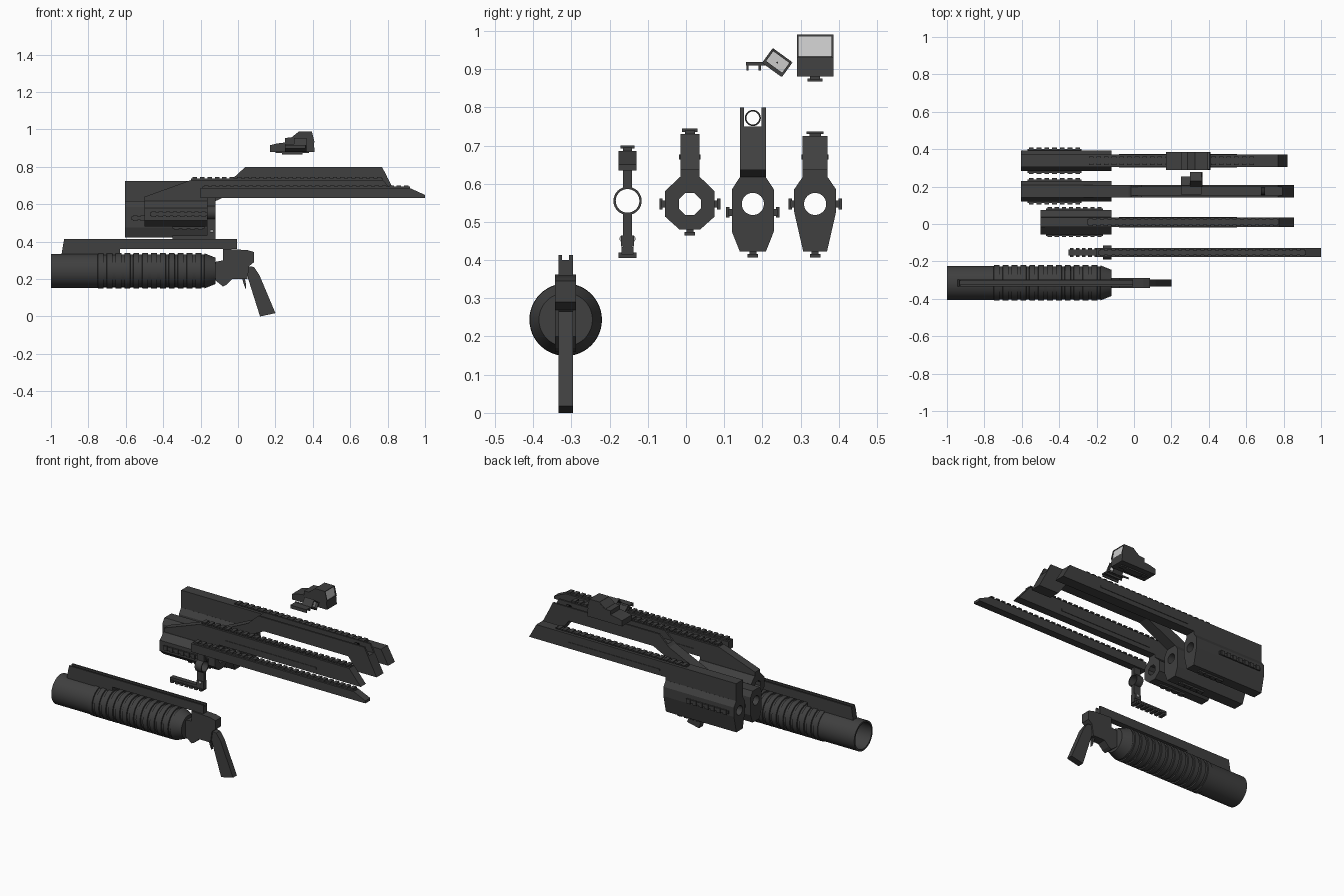
import bpy, bmesh, math
from mathutils import Matrix, Vector

if "Cube" in bpy.data.objects:
    bpy.data.objects.remove(bpy.data.objects["Cube"])


def material(name, c):
    m = bpy.data.materials.new(name)
    m.diffuse_color = (c, c, c, 1)
    m.use_nodes = True
    m.node_tree.nodes["Principled BSDF"].inputs["Base Color"].default_value = m.diffuse_color
    return m


BLACK = material("matte_black", 0.05)
GLASS = material("pale_glass", 0.6)
STEEL = material("light_steel", 0.45)
DARK = material("deep_black", 0.02)


def finish(name, bm, mat=BLACK, smooth=False):
    bmesh.ops.recalc_face_normals(bm, faces=bm.faces)
    me = bpy.data.meshes.new(name)
    bm.to_mesh(me)
    bm.free()
    me.materials.append(mat)
    if smooth:
        me.shade_smooth()
        me.set_sharp_from_angle(angle=math.radians(30))
    ob = bpy.data.objects.new(name, me)
    bpy.context.collection.objects.link(ob)
    return ob


def add_box(bm, lo, hi, mat=Matrix()):
    size = [b - a for a, b in zip(lo, hi)]
    mid = [(a + b) / 2 for a, b in zip(lo, hi)]
    bmesh.ops.create_cube(bm, size=1, matrix=mat @ Matrix.Translation(mid) @ Matrix.Diagonal((*size, 1)))


def box(name, lo, hi, mat=BLACK, xf=Matrix()):
    bm = bmesh.new()
    add_box(bm, lo, hi, xf)
    return finish(name, bm, mat)


def prism(name, pts, start, step, mat=BLACK):
    """Extrude a closed outline of 3D points."""
    bm = bmesh.new()
    f = bm.faces.new([bm.verts.new(Vector(p) + Vector(start)) for p in pts])
    r = bmesh.ops.extrude_face_region(bm, geom=[f])
    bmesh.ops.translate(bm, vec=step, verts=[v for v in r["geom"] if isinstance(v, bmesh.types.BMVert)])
    return finish(name, bm, mat)


def side_plate(name, xz, y, width, mat=BLACK):
    return prism(name, [(x, 0, z) for x, z in xz], (0, y - width / 2, 0), (0, width, 0), mat)


def lathe(name, xr, y, z, n=40, mat=BLACK):
    """Revolve a closed (x, radius) outline about the x axis."""
    bm = bmesh.new()
    rings = []
    for i in range(n):
        a = 2 * math.pi * i / n
        rings.append([bm.verts.new((x, y + r * math.cos(a), z + r * math.sin(a))) for x, r in xr])
    m = len(xr)
    for i in range(n):
        p, q = rings[i], rings[(i + 1) % n]
        for j in range(m):
            k = (j + 1) % m
            bm.faces.new((p[j], p[k], q[k], q[j]))
    return finish(name, bm, mat, True)


def rail(name, x0, x1, y, z, angle=0, width=0.03, height=0.015, pitch=0.04):
    """Toothed accessory rail; angle turns its top about the x axis."""
    bm = bmesh.new()
    xf = Matrix.Translation((0, y, z)) @ Matrix.Rotation(math.radians(angle), 4, 'X')
    add_box(bm, (x0, -width * 0.33, -0.004), (x1, width * 0.33, height * 0.6), xf)
    n = max(1, round((x1 - x0) / pitch))
    p = (x1 - x0) / n
    for i in range(n):
        a = x0 + p * (i + 0.2)
        add_box(bm, (a, -width / 2, height * 0.4), (a + p * 0.6, width / 2, height), xf)
    return finish(name, bm)


def handguard(name, x0, x1, y, half, bore):
    """Chamfered body from a half outline (offset y, z), with a bore cut through."""
    pts = [(0, y + s, z) for s, z in half] + [(0, y - s, z) for s, z in reversed(half)]
    body = prism(name, pts, (x0, 0, 0), (x1 - x0, 0, 0))
    bm = bmesh.new()
    n, r = bore
    bmesh.ops.create_cone(bm, cap_ends=True, segments=n, radius1=r, radius2=r, depth=2,
                          matrix=Matrix.Translation((x0, y, 0.547)) @ Matrix.Rotation(math.pi / 2, 4, 'Y')
                          @ Matrix.Rotation(math.pi / n, 4, 'Z'))
    cutter = finish("bore_cutter", bm)
    cutter.hide_render = True
    mod = body.modifiers.new("bore", 'BOOLEAN')
    mod.operation, mod.solver, mod.object = 'DIFFERENCE', 'EXACT', cutter
    bpy.context.view_layer.objects.active = body
    bpy.ops.object.modifier_apply(modifier=mod.name)
    bpy.data.objects.remove(cutter)


# Launcher: ribbed hollow barrel
LY, LZ = -0.315, 0.244
outline = [(-1.0, 0.091), (-0.75, 0.091)]
for i in range(12):
    a = -0.75 + i * 0.0475
    outline += [(a + 0.001, 0.095), (a + 0.031, 0.095), (a + 0.032, 0.088), (a + 0.047, 0.088)]
outline += [(-0.18, 0.094), (-0.12, 0.07), (-0.12, 0.001), (-0.25, 0.001), (-0.25, 0.08), (-1.0, 0.08)]
lathe("launcher_barrel", outline, LY, LZ, 48)
# Launcher: top mount with two lips, receiver, grip, trigger
side_plate("launcher_top_mount", [(-0.945, 0.325), (-0.932, 0.4), (-0.005, 0.4), (-0.005, 0.36),
                                  (-0.63, 0.36), (-0.63, 0.325)], LY, 0.038)
for s in (-1, 1):
    box("launcher_mount_lip", (-0.93, LY + s * 0.014 - 0.005, 0.395), (-0.005, LY + s * 0.014 + 0.005, 0.413))
side_plate("launcher_receiver", [(-0.13, 0.2), (-0.08, 0.16), (-0.06, 0.17), (-0.03, 0.2), (0.05, 0.2), (0.06, 0.27),
                                 (0.085, 0.29), (0.085, 0.345), (0.05, 0.355), (-0.08, 0.362), (-0.08, 0.3),
                                 (-0.13, 0.29)], LY, 0.055)
side_plate("launcher_grip", [(0.04, 0.27), (0.085, 0.265), (0.115, 0.22), (0.2, 0.018), (0.118, 0.0), (0.055, 0.2)],
           LY, 0.038)
side_plate("launcher_trigger", [(0.02, 0.21), (0.035, 0.21), (0.042, 0.175), (0.042, 0.145), (0.03, 0.175)], LY, 0.014)

# Clamp-on rail unit: long top rail, ring, lower rail
RY = -0.153
side_plate("clamp_long_bar", [(-0.2, 0.634), (-0.2, 0.686), (0.92, 0.686), (1.0, 0.65), (1.0, 0.634)], RY, 0.047)
rail("clamp_top_rail", -0.19, 0.92, RY, 0.686, 0, 0.036, 0.014)
lathe("clamp_ring", [(-0.165, 0.037), (-0.12, 0.037), (-0.12, 0.031), (-0.165, 0.031)], RY, 0.555, 32)
box("clamp_upper_post", (-0.165, RY - 0.012, 0.588), (-0.12, RY + 0.012, 0.638))
box("clamp_lower_post", (-0.165, RY - 0.012, 0.42), (-0.12, RY + 0.012, 0.522))
box("clamp_foot", (-0.165, RY - 0.017, 0.435), (-0.12, RY + 0.017, 0.465))
for s in (-1, 1):
    lathe("clamp_screw", [(-0.148, 0.009), (-0.134, 0.009), (-0.134, 0.001), (-0.148, 0.001)],
          RY + s * 0.012, 0.456, 16, STEEL)
rail("clamp_lower_rail", -0.35, -0.12, RY, 0.43, 180, 0.047, 0.025, 0.035)

# Short handguard with long top arm
handguard("short_guard_body", -0.5, -0.12, 0.01,
          [(0.027, 0.617), (0.065, 0.58), (0.065, 0.514), (0.027, 0.48)], (8, 0.031))
side_plate("short_guard_arm", [(-0.5, 0.61), (-0.5, 0.64), (-0.25, 0.73), (0.775, 0.73), (0.855, 0.636),
                               (-0.12, 0.636), (-0.12, 0.61)], 0.01, 0.05)
rail("short_guard_top_rail", -0.25, 0.775, 0.01, 0.73, 0, 0.04, 0.015)

# Carry handle handguard
CY = 0.175
handguard("carry_guard_body", -0.605, -0.12, CY,
          [(0.034, 0.617), (0.055, 0.585), (0.055, 0.475), (0.034, 0.422)], (28, 0.029))
side_plate("carry_handle", [(-0.3, 0.61), (-0.03, 0.735), (-0.015, 0.75), (0.795, 0.75), (0.855, 0.636), (0.72, 0.636),
                            (0.66, 0.715), (0.08, 0.715), (-0.12, 0.617), (-0.12, 0.61)], CY, 0.068)
for s in (-1, 1):
    side_plate("carry_handle_wall", [(-0.02, 0.745), (0.04, 0.8), (0.77, 0.8), (0.798, 0.745)], CY + s * 0.0285, 0.011)
lathe("rear_sight_ring", [(0.68, 0.021), (0.7, 0.021), (0.7, 0.017), (0.68, 0.017)], CY, 0.772, 28, DARK)

# Tall handguard with solid upper block
TY = 0.338
handguard("tall_guard_body", -0.605, -0.12, TY,
          [(0.033, 0.617), (0.055, 0.585), (0.055, 0.527), (0.031, 0.422)], (28, 0.029))
side_plate("tall_guard_block", [(-0.605, 0.605), (-0.605, 0.725), (0.77, 0.725), (0.82, 0.636), (-0.12, 0.636),
                                (-0.12, 0.605)], TY, 0.065)
rail("tall_guard_top_rail", -0.25, 0.65, TY, 0.725, 0, 0.045, 0.012)

# Side and lower accessory rails, slim ribs on the arms
for nm, y, half, x0, x1, zr, zb, arm in (("short", 0.01, 0.065, -0.47, -0.165, 0.547, 0.48, 0.025),
                                         ("carry", CY, 0.055, -0.57, -0.28, 0.525, 0.422, None),
                                         ("tall", TY, 0.055, -0.57, -0.28, 0.547, 0.422, 0.0325)):
    for s in (-1, 1):
        rail(nm + "_guard_side_rail", x0, x1, y + s * half, zr, -90 * s, 0.028, 0.015)
        if arm:
            a = y + s * arm
            box(nm + "_guard_arm_rib", (-0.08, a - 0.003, 0.664), (0.55, a + 0.003, 0.676))
    rail(nm + "_guard_lower_rail", -0.35, -0.18, y, zb, 180, 0.028, 0.015)

# Large reflex sight
side_plate("sight_base", [(0.17, 0.88), (0.17, 0.915), (0.21, 0.925), (0.25, 0.93), (0.25, 0.955), (0.295, 0.957),
                          (0.33, 0.94), (0.405, 0.932), (0.41, 0.88)], TY, 0.096)
for s in (-1, 1):
    side_plate("sight_hood_side", [(0.29, 0.93), (0.29, 0.957), (0.33, 0.99), (0.395, 0.99), (0.41, 0.93)],
               TY + s * 0.0455, 0.005)
box("sight_hood_top", (0.325, TY - 0.048, 0.985), (0.395, TY + 0.048, 0.99))
side_plate("sight_hood_back", [(0.285, 0.93), (0.285, 0.957), (0.327, 0.99), (0.34, 0.987), (0.34, 0.93)], TY, 0.094)
side_plate("sight_lens", [(0.396, 0.928), (0.388, 0.987), (0.392, 0.987), (0.402, 0.928)], TY, 0.088, GLASS)
rail("sight_clamp", 0.2, 0.38, TY, 0.882, 180, 0.04, 0.015, 0.18)

# Small angled reflex sight on a side arm
tilt = Matrix.Translation((0, 0.239, 0.917)) @ Matrix.Rotation(math.radians(-36), 4, 'X')
for s in (-1, 1):
    box("angled_sight_side", (0.3, s * 0.029 - 0.003, -0.023), (0.365, s * 0.029 + 0.003, 0.023), BLACK, tilt)
    box("angled_sight_edge", (0.3, -0.03, s * 0.021 - 0.003), (0.36, 0.03, s * 0.021 + 0.003), BLACK, tilt)
box("angled_sight_base", (0.25, -0.03, -0.024), (0.365, 0.03, -0.014), BLACK, tilt)
box("angled_sight_lens", (0.345, -0.027, -0.019), (0.35, 0.027, 0.019), GLASS, tilt)
box("angled_sight_dot", (0.343, -0.002, -0.002), (0.352, 0.002, 0.002), DARK, tilt)
box("angled_sight_arm", (0.25, 0.157, 0.909), (0.36, 0.215, 0.918))
for y in (0.158, 0.19):
    box("angled_sight_clamp", (0.25, y, 0.897), (0.36, y + 0.006, 0.912))
